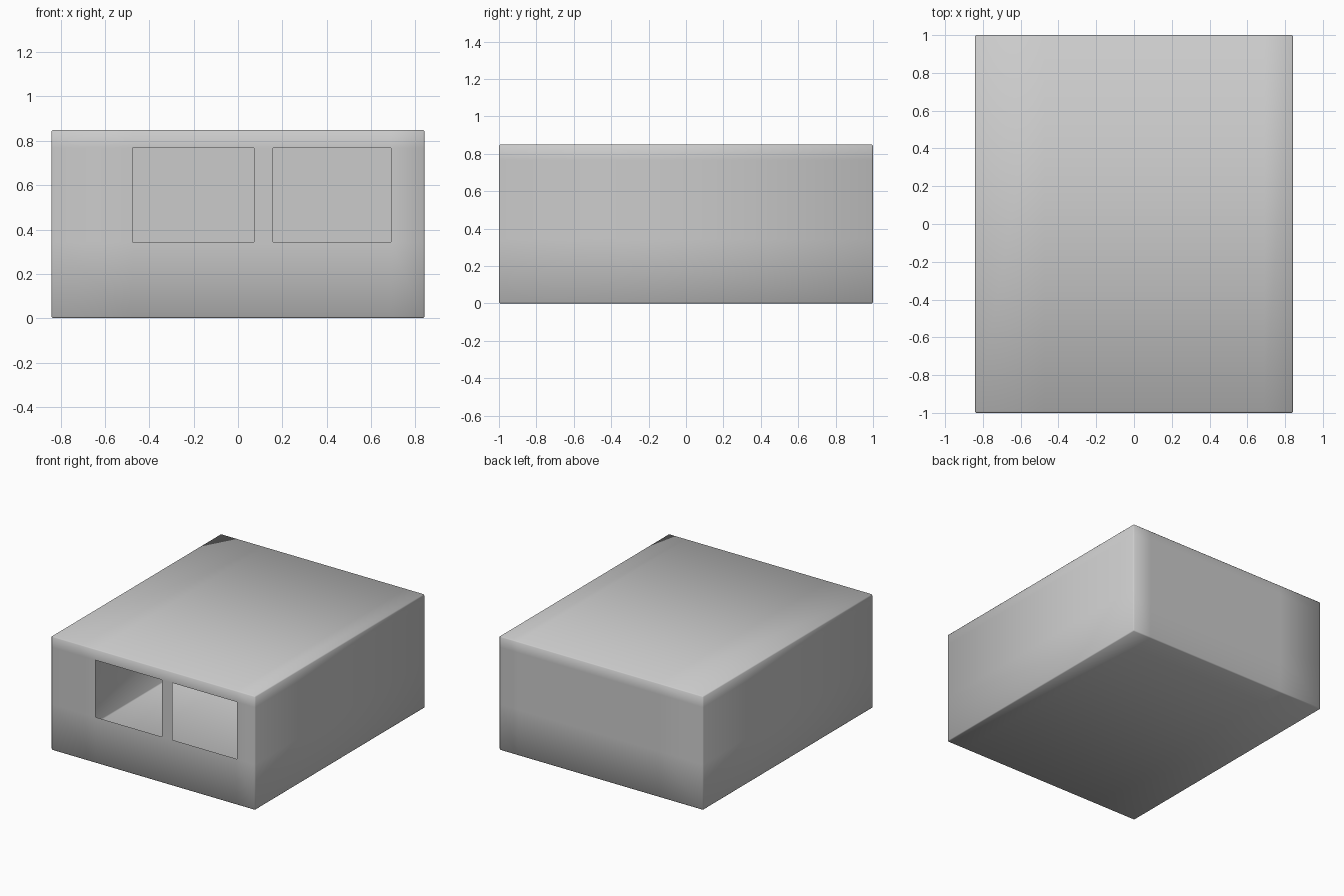
import bpy
import bmesh
from mathutils import Vector

if "Cube" in bpy.data.objects:
    bpy.data.objects.remove(bpy.data.objects["Cube"])

W, D, H = 1.684, 2.0, 0.85                                # overall size
WINDOWS = [(-0.475, 0.073), (0.158, 0.69)]                # x ranges of the openings
Z0, Z1 = 0.343, 0.768                                     # opening bottom and top

bm = bmesh.new()

# thin hollow shell with slightly softened edges
bmesh.ops.create_cube(bm, size=1)
for v in bm.verts:
    v.co = Vector((v.co.x * W, v.co.y * D, (v.co.z + 0.5) * H))
bmesh.ops.bevel(bm, geom=bm.edges[:], offset=0.007, offset_type='OFFSET',
                segments=1, profile=0.5, affect='EDGES')


def cut(co, no):
    bmesh.ops.bisect_plane(bm, geom=bm.verts[:] + bm.edges[:] + bm.faces[:],
                           plane_co=co, plane_no=no)


# edge loops around the shell that line up with the openings
for pair in WINDOWS:
    for x in pair:
        cut((x, 0, 0), (1, 0, 0))
for z in (Z0, Z1):
    cut((0, 0, z), (0, 0, 1))

# open the two front windows
holes = []
for f in bm.faces:
    c = f.calc_center_median()
    if c.y < -D / 2 + 0.001 and Z0 < c.z < Z1 and any(a < c.x < b for a, b in WINDOWS):
        holes.append(f)
bmesh.ops.delete(bm, geom=holes, context='FACES')

for f in bm.faces:
    f.smooth = True

mesh = bpy.data.meshes.new("box_shell")
bm.to_mesh(mesh)
bm.free()
bpy.context.collection.objects.link(bpy.data.objects.new("box_shell", mesh))
